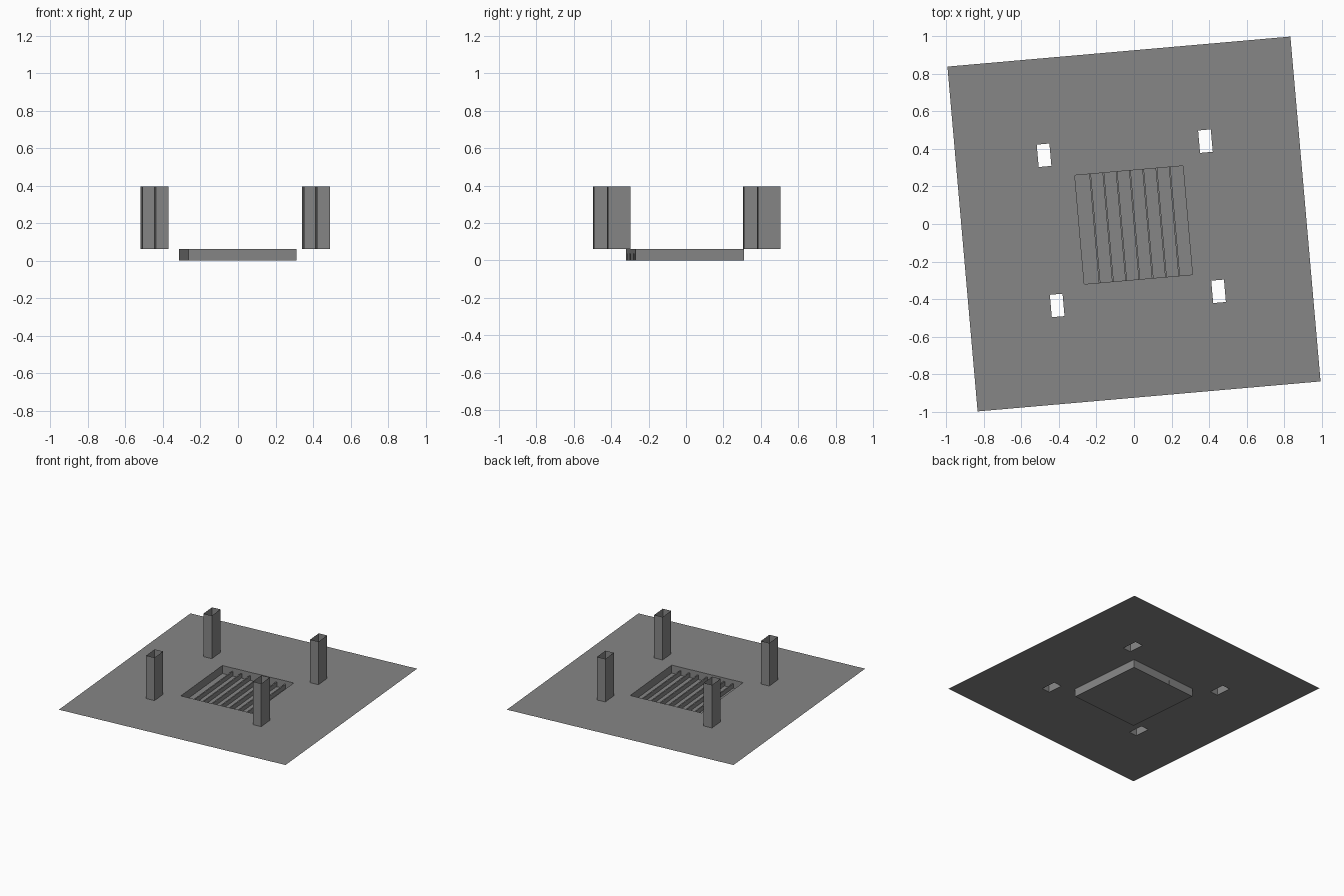
import bpy
import bmesh
import math
from mathutils import Matrix

cube = bpy.data.objects.get("Cube")
if cube:
    bpy.data.objects.remove(cube, do_unlink=True)

grey = bpy.data.materials.new("mid grey")
grey.use_nodes = True
colour = (0.24, 0.24, 0.24, 1)
grey.diffuse_color = colour
grey.node_tree.nodes["Principled BSDF"].inputs["Base Color"].default_value = colour

TURN = math.radians(5)
GROUND = 0.062
POST_TOP = 0.395
POST_HALF = (0.034, 0.06)
POST_X = (-0.446, 0.418)
POST_Y = (-0.397, 0.407)
PIT = (-0.292, 0.287, -0.296, 0.286)   # x min, x max, y min, y max


def finish(name, bm):
    """Turn a bmesh into a grey object, rotated with the whole layout."""
    mesh = bpy.data.meshes.new(name)
    bm.to_mesh(mesh)
    bm.free()
    mesh.materials.append(grey)
    obj = bpy.data.objects.new(name, mesh)
    obj.rotation_euler.z = TURN
    bpy.context.collection.objects.link(obj)
    return obj


def box(name, rect, z0, z1, open_top=False, open_bottom=False):
    """Box over a rectangle, optionally without its top or bottom face."""
    x0, x1, y0, y1 = rect
    bm = bmesh.new()
    place = Matrix.Translation(((x0 + x1) / 2, (y0 + y1) / 2, (z0 + z1) / 2))
    size = Matrix.Diagonal((x1 - x0, y1 - y0, z1 - z0, 1))
    bmesh.ops.create_cube(bm, size=1, matrix=place @ size)
    bm.normal_update()
    gone = [f for f in bm.faces
            if (open_top and f.normal.z > 0.5) or (open_bottom and f.normal.z < -0.5)]
    bmesh.ops.delete(bm, geom=gone, context='FACES')
    return finish(name, bm)


posts = [(x - POST_HALF[0], x + POST_HALF[0], y - POST_HALF[1], y + POST_HALF[1])
         for x in POST_X for y in POST_Y]
holes = posts + [PIT]

# Ground sheet: sliced along every hole border, then the hole faces removed
bm = bmesh.new()
bmesh.ops.create_grid(bm, x_segments=1, y_segments=1, size=1,
                      matrix=Matrix.Translation((0, 0, GROUND)) @ Matrix.Diagonal((0.918, 0.923, 1, 1)))
for axis, normal in ((0, (1, 0, 0)), (1, (0, 1, 0))):
    for cut in sorted({h[axis * 2 + side] for h in holes for side in (0, 1)}):
        bmesh.ops.bisect_plane(bm, geom=bm.verts[:] + bm.edges[:] + bm.faces[:],
                               plane_co=[cut * n for n in normal], plane_no=normal)


def in_hole(face):
    c = face.calc_center_median()
    return any(h[0] < c.x < h[1] and h[2] < c.y < h[3] for h in holes)


bmesh.ops.delete(bm, geom=[f for f in bm.faces if in_hole(f)], context='FACES')
bmesh.ops.dissolve_limit(bm, angle_limit=0.01, verts=bm.verts[:], edges=bm.edges[:])
finish("ground_sheet", bm)

# Sunken pit with a floor and four walls
box("pit", PIT, 0, GROUND, open_top=True)

# Thin slats standing on the pit floor, running front to back
for i in range(7):
    x = 0.003 + (i - 3) * 0.071
    box(f"slat_{i + 1}", (x - 0.0045, x + 0.0045, PIT[2] - 0.001, PIT[3] + 0.001), 0.003, 0.036)

# Four hollow posts, open at both ends
for name, rect in zip(("front_right_post", "back_right_post",
                       "front_left_post", "back_left_post"), posts):
    box(name, rect, GROUND, POST_TOP, open_top=True, open_bottom=True)
